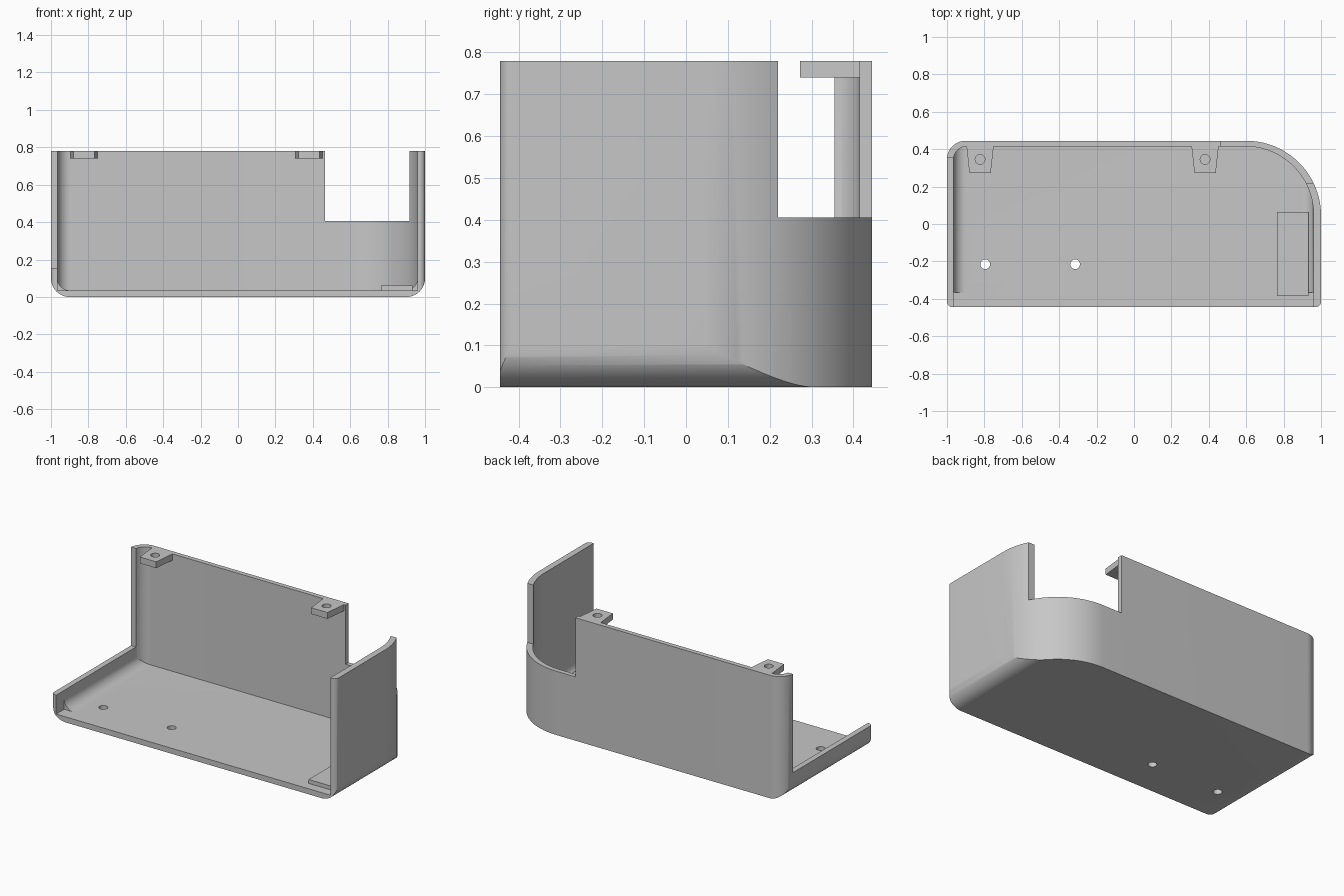
import bpy, bmesh, math
from mathutils import Vector

if "Cube" in bpy.data.objects:
    bpy.data.objects.remove(bpy.data.objects["Cube"])

grey = bpy.data.materials.new("light grey plastic")
grey.use_nodes = True
COLOUR = (0.57, 0.57, 0.57, 1)
grey.diffuse_color = COLOUR
grey.node_tree.nodes["Principled BSDF"].inputs["Base Color"].default_value = COLOUR


def rounded_rect(x0, x1, y0, y1, radii=(0, 0, 0, 0), steps=20):
    """Outline with its own radius per corner, anticlockwise from lower left."""
    corners = ((x0, y0, 1, 1), (x1, y0, -1, 1), (x1, y1, -1, -1), (x0, y1, 1, -1))
    points = []
    for i, ((x, y, sx, sy), r) in enumerate(zip(corners, radii)):
        if r == 0:
            points.append((x, y))
            continue
        for k in range(steps + 1):
            a = math.pi * (1 + i / 2 + k / steps / 2)
            points.append((x + sx * r + r * math.cos(a), y + sy * r + r * math.sin(a)))
    return points


def prism(name, outline, low, high, along_y=False):
    """Extrude an outline up z, or a front profile along y."""
    bm = bmesh.new()
    place = (lambda p, d: (p[0], d, p[1])) if along_y else (lambda p, d: (p[0], p[1], d))
    face = bm.faces.new([bm.verts.new(place(p, low)) for p in outline])
    ext = bmesh.ops.extrude_face_region(bm, geom=[face])
    shift = Vector(place((0, 0), high - low))
    bmesh.ops.translate(bm, vec=shift, verts=[v for v in ext["geom"] if isinstance(v, bmesh.types.BMVert)])
    bmesh.ops.recalc_face_normals(bm, faces=bm.faces)
    mesh = bpy.data.meshes.new(name)
    bm.to_mesh(mesh)
    bm.free()
    mesh.materials.append(grey)
    ob = bpy.data.objects.new(name, mesh)
    bpy.context.collection.objects.link(ob)
    return ob


def select(ob):
    bpy.ops.object.select_all(action="DESELECT")
    ob.select_set(True)
    bpy.context.view_layer.objects.active = ob


def combine(ob, tool, operation):
    mod = ob.modifiers.new(operation, "BOOLEAN")
    mod.operation = operation
    mod.solver = "EXACT"
    mod.object = tool
    select(ob)
    bpy.ops.object.modifier_apply(modifier=mod.name)
    bpy.data.objects.remove(tool)


def box(x0, x1, y0, y1, z0, z1, name="cutter"):
    return prism(name, rounded_rect(x0, x1, y0, y1), z0, z1)


def hole(ob, x, y, z0, z1, r=0.026):
    circle = rounded_rect(x - r, x + r, y - r, y + r, (r * 0.999,) * 4, 8)
    combine(ob, prism("cutter", circle, z0, z1), "DIFFERENCE")


HEIGHT, DEPTH, FLOOR = 0.78, 0.445, 0.035
LEFT, RIGHT, BACK = -0.965, 0.96, 0.415   # inner wall faces

# Outer body: rounded plan with rounded lower side edges
shell = prism("housing_shell", rounded_rect(-1, 1, -DEPTH, DEPTH, (0.03, 0.03, 0.4, 0.1)), 0, HEIGHT)
profile = rounded_rect(-1, 1, 0, 1, (0.1, 0.1, 0, 0))
combine(shell, prism("cutter", profile, -1, 1, True), "INTERSECT")

# Cavity, open at the front and top
cavity = prism("cutter", rounded_rect(LEFT, RIGHT, -0.6, BACK, (0, 0, 0.365, 0.07)), FLOOR, 1)
profile = rounded_rect(LEFT, RIGHT, FLOOR, 1.2, (0.065, 0.065, 0, 0))
combine(cavity, prism("cutter", profile, -0.8, 0.8, True), "INTERSECT")
combine(shell, cavity, "DIFFERENCE")

# Square recess in front of the inner fillets
combine(shell, box(LEFT, RIGHT, -0.6, -0.365, FLOOR, 1), "DIFFERENCE")

# Lowered side wall and rear corner opening
combine(shell, box(-1.2, -0.93, -0.6, 0.355, 0.155, 1), "DIFFERENCE")
combine(shell, box(0.465, 1.2, 0.22, 0.6, 0.405, 1), "DIFFERENCE")

# Floor screw holes
for x in (-0.795, -0.315):
    hole(shell, x, -0.215, -0.1, 0.2)

# Tapered screw tabs on the back wall
parts = [shell]
for name, x in (("right_screw_tab", -0.823), ("left_screw_tab", 0.38)):
    outline = [(x - 0.073, BACK + 0.005), (x - 0.057, 0.273), (x + 0.057, 0.273), (x + 0.073, BACK + 0.005)]
    tab = prism(name, outline, 0.74, HEIGHT)
    hole(tab, x, 0.345, 0.6, 0.9)
    parts.append(tab)

# Raised pad on the floor
parts.append(box(0.765, 0.933, -0.385, 0.065, 0.03, 0.06, "floor_pad"))

for ob in parts:
    select(ob)
    bpy.ops.object.shade_smooth_by_angle(angle=math.radians(30))
